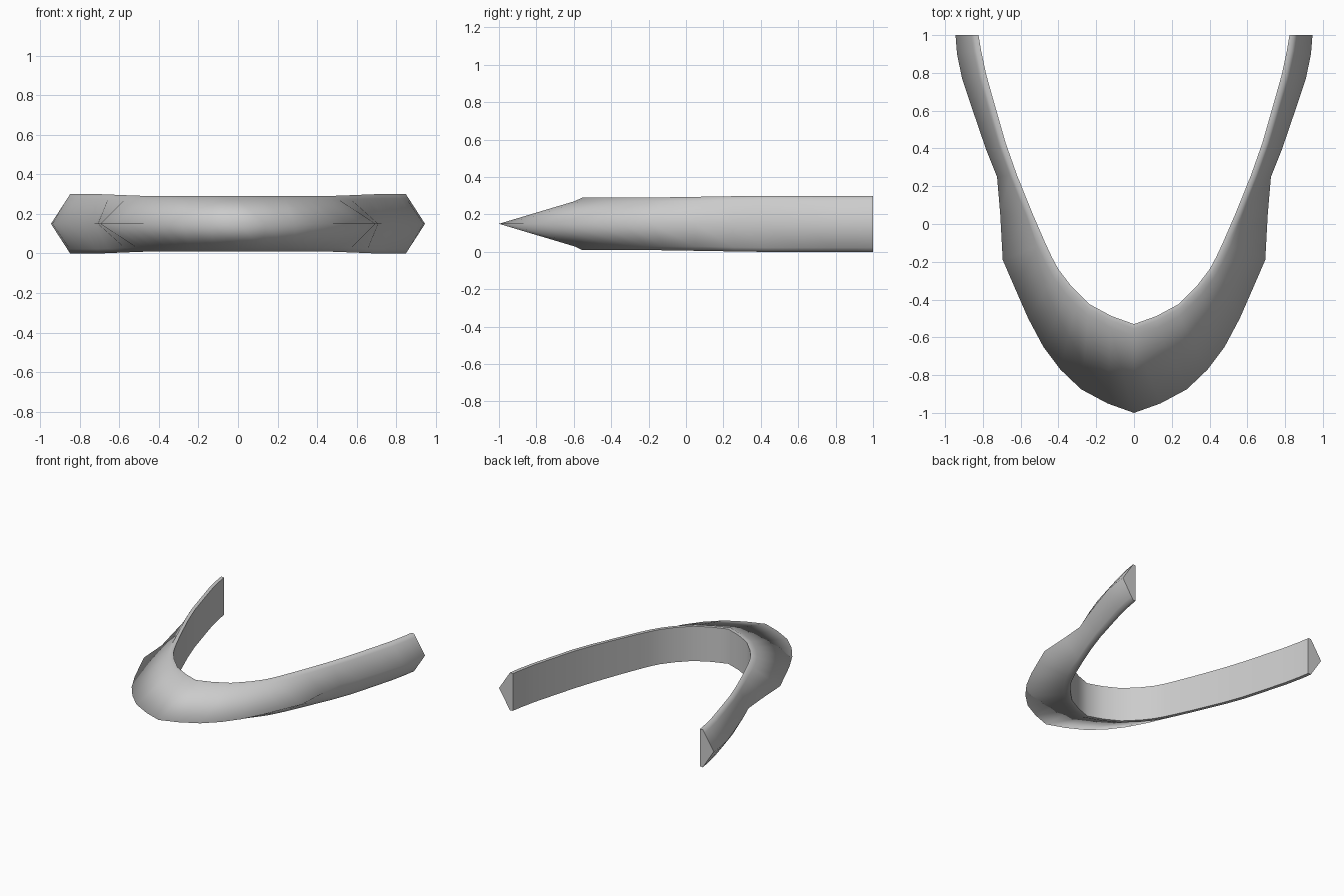
import bpy, bmesh
from mathutils import Vector

if "Cube" in bpy.data.objects:
    bpy.data.objects.remove(bpy.data.objects["Cube"])

# Half plan, front centre to rear tip: inner x, y, outer ridge x, y
PLAN = [
    (0, -.53, 0, -1), (.12, -.487, .14, -.95), (.235, -.425, .28, -.875),
    (.29, -.37, .39, -.77), (.335, -.325, .48, -.65), (.40, -.24, .56, -.5),
    (.435, -.175, .63, -.34), (.47, -.1, .695, -.19), (.535, .05, .708, .05),
    (.62, .26, .725, .25), (.68, .43, .785, .40), (.74, .64, .86, .62),
    (.782, .79, .91, .77), (.81, .92, .937, .9), (.823, 1, .945, 1),
]
MID = .15


def section(row, side):
    """Wedge section: flat inner wall, narrow shoulder, seam, outer ridge."""
    inner = Vector((row[0] * side, row[1]))
    ridge = Vector((row[2] * side, row[3]))
    d = ridge - inner
    half = .14 + .01 * min(1, max(0, row[1] + .2) / .6)
    shoulder = inner + d.normalized() * .025
    front = row[1] < .1
    seam = shoulder.lerp(ridge, .09 if front else .15)
    seam_h = .121 if front else half * .85
    upper = [(inner, half - .002), (shoulder, half), (seam, seam_h)]
    pts = [(p.x, p.y, MID + h) for p, h in upper]
    pts.append((ridge.x, ridge.y, MID))
    pts += [(p.x, p.y, MID - h) for p, h in reversed(upper)]
    return pts


# Loft the sections from one tip, round the front, to the other tip
bm = bmesh.new()
sections = [section(r, -1) for r in reversed(PLAN[1:])] + [section(r, 1) for r in PLAN]
rings = [[bm.verts.new(p) for p in s] for s in sections]
n = len(rings[0])
for a, b in zip(rings, rings[1:]):
    for i in range(n):
        j = (i + 1) % n
        bm.faces.new((a[i], a[j], b[j], b[i]))
    # Crisp edges along the inner wall
    for i in (0, n - 1):
        bm.edges.get((a[i], b[i])).smooth = False

# End caps with crisp rims
for ring in (rings[0], rings[-1]):
    cap = bm.faces.new(ring)
    for e in cap.edges:
        e.smooth = False
for f in bm.faces:
    f.smooth = True
bmesh.ops.recalc_face_normals(bm, faces=bm.faces)

mesh = bpy.data.meshes.new("curved_bumper")
bm.to_mesh(mesh)
bm.free()
bpy.context.collection.objects.link(bpy.data.objects.new("curved_bumper", mesh))
